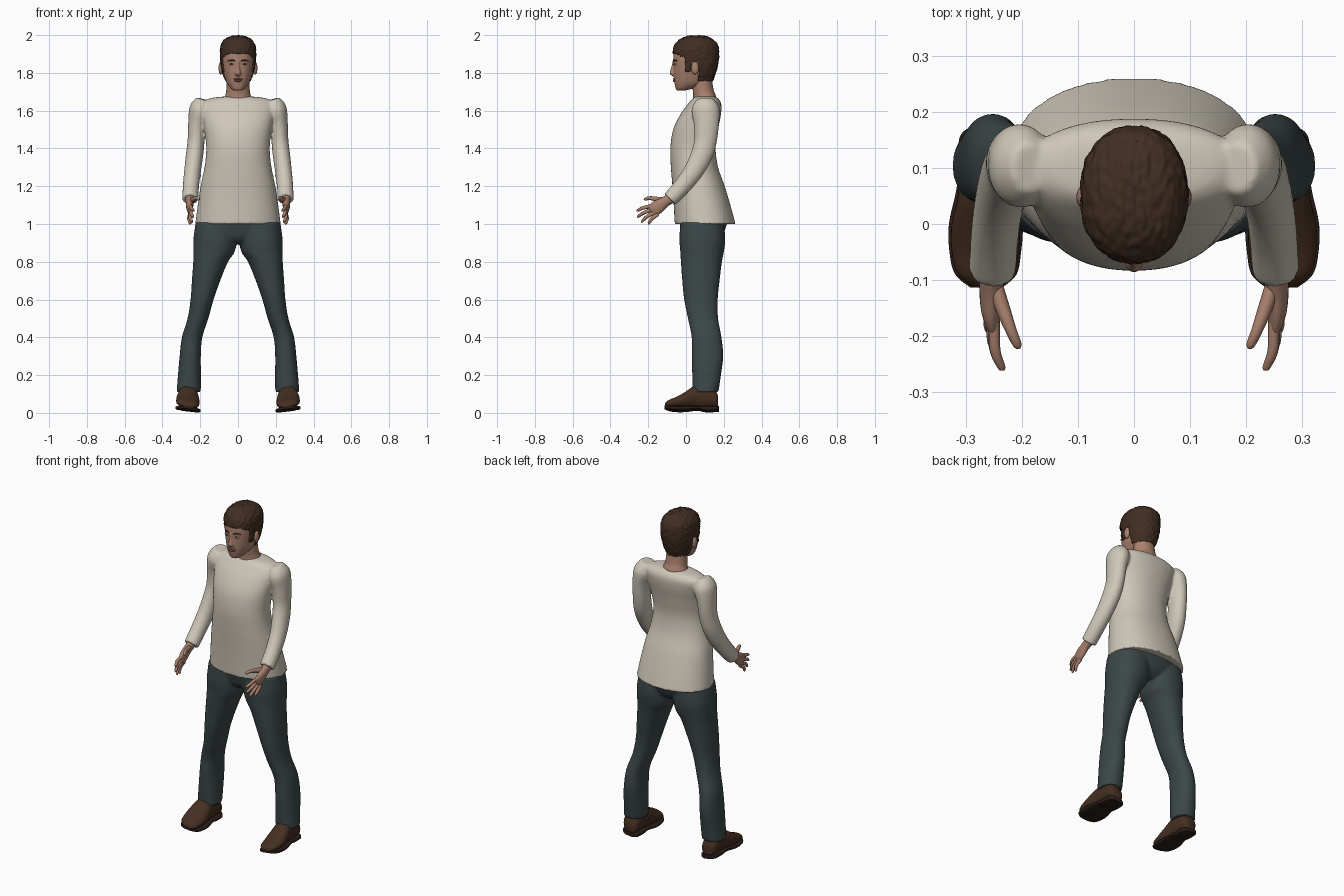
import bpy, bmesh, math
from mathutils import Vector, noise

cube = bpy.data.objects.get("Cube")
if cube:
    bpy.data.objects.remove(cube, do_unlink=True)


def material(name, r, g, b):
    m = bpy.data.materials.new(name)
    m.use_nodes = True
    m.diffuse_color = (r, g, b, 1)
    bsdf = m.node_tree.nodes["Principled BSDF"]
    bsdf.inputs["Base Color"].default_value = (r, g, b, 1)
    bsdf.inputs["Roughness"].default_value = 0.8
    return m


CREAM = material("cream_knit", .62, .57, .48)
SLATE = material("slate_cloth", .045, .062, .065)
SKIN = material("skin", .40, .22, .155)
LIP = material("lip", .30, .13, .10)
HAIR = material("dark_brown_hair", .052, .027, .016)
LEATHER = material("brown_leather", .06, .028, .015)
SOLE = material("dark_sole", .022, .013, .01)
WHITE = material("eye_white", .55, .5, .45)
DARK = material("iris", .03, .018, .012)


def smooth(rows, steps):
    """Catmull-Rom interpolation of rows of numbers."""
    out = []
    for i in range(len(rows) - 1):
        quad = [rows[max(i - 1, 0)], rows[i], rows[i + 1], rows[min(i + 2, len(rows) - 1)]]
        for s in range(steps):
            t = s / steps
            out.append([.5 * (2*b + (c-a)*t + (2*a-5*b+4*c-d)*t*t + (3*b-a-3*c+d)*t**3)
                        for a, b, c, d in zip(*quad)])
    return out + [list(rows[-1])]


def bridge(bm, rings):
    loops = [[bm.verts.new(p) for p in ring] for ring in rings]
    n = len(loops[0])
    for a, b in zip(loops, loops[1:]):
        for i in range(n):
            bm.faces.new((a[i], a[(i+1) % n], b[(i+1) % n], b[i]))
    bm.faces.new(loops[0])
    bm.faces.new(loops[-1])


def loft(bm, rows, axis="Z", segs=40, steps=5, power=2.2):
    """Rows: position on axis, x centre, x half width, low and high side."""
    rings = []
    for pos, cx, rx, lo, hi in smooth(rows, steps):
        ring = []
        for i in range(segs):
            a = 2 * math.pi * i / segs
            c, s = math.cos(a), math.sin(a)
            u = cx + rx * math.copysign(abs(c) ** (2/power), c)
            v = (lo+hi)/2 + (hi-lo)/2 * math.copysign(abs(s) ** (2/power), s)
            ring.append((u, v, pos) if axis == "Z" else (u, pos, v))
        rings.append(ring)
    bridge(bm, rings)


def tube(bm, rows, segs=20, steps=5):
    """Rows: x, y, z, sideways radius, other radius."""
    rows = smooth(rows, steps)
    pts = [Vector(r[:3]) for r in rows]
    rings = []
    for i, r in enumerate(rows):
        t = (pts[min(i+1, len(pts)-1)] - pts[max(i-1, 0)]).normalized()
        u = Vector((1, 0, 0))
        u = (u - t * u.dot(t)).normalized()
        v = t.cross(u)
        angles = [2 * math.pi * k / segs for k in range(segs)]
        rings.append([pts[i] + u*r[3]*math.cos(a) + v*r[4]*math.sin(a) for a in angles])
    bridge(bm, rings)


def ball(bm, centre, size):
    g = bmesh.ops.create_uvsphere(bm, u_segments=20, v_segments=12, radius=1)
    for v in g["verts"]:
        v.co = Vector(centre) + Vector(a*b for a, b in zip(v.co, size))


def mirror(bm):
    g = bmesh.ops.duplicate(bm, geom=bm.verts[:] + bm.edges[:] + bm.faces[:])
    for v in g["geom"]:
        if isinstance(v, bmesh.types.BMVert):
            v.co.x *= -1


def finish(bm, name, mat, blend=0):
    bmesh.ops.recalc_face_normals(bm, faces=bm.faces)
    me = bpy.data.meshes.new(name)
    bm.to_mesh(me)
    bm.free()
    me.materials.append(mat)
    for p in me.polygons:
        p.use_smooth = True
    me.set_sharp_from_angle(angle=math.radians(50))
    ob = bpy.data.objects.new(name, me)
    bpy.context.collection.objects.link(ob)
    if blend:  # fuse overlapping volumes into one cloth surface
        m = ob.modifiers.new("fuse", "REMESH")
        m.mode, m.voxel_size, m.use_smooth_shade = "VOXEL", blend, True
        s = ob.modifiers.new("relax", "SMOOTH")
        s.factor, s.iterations = .5, 6
    return ob


# Sweater: sleeves, then body
bm = bmesh.new()
tube(bm, [(.185, .1, 1.66, .035, .045), (.2, .103, 1.61, .057, .074), (.216, .108, 1.53, .048, .067),
          (.222, .103, 1.44, .045, .06), (.23, .083, 1.365, .046, .058), (.241, .04, 1.28, .044, .052),
          (.249, -.02, 1.2, .043, .046), (.253, -.085, 1.13, .042, .042)], 32, 6)
mirror(bm)
loft(bm, [(1.0, 0, .226, -.06, .262), (1.1, 0, .213, -.065, .235), (1.2, 0, .198, -.072, .205),
          (1.3, 0, .177, -.08, .17), (1.4, 0, .168, -.083, .157), (1.5, 0, .178, -.068, .17),
          (1.58, 0, .192, -.03, .185), (1.635, 0, .195, .01, .187), (1.665, 0, .15, .035, .17),
          (1.675, 0, .07, .055, .15)], segs=64)
finish(bm, "sweater", CREAM, .007)

# Trousers: legs, then seat
bm = bmesh.new()
loft(bm, [(1.01, .112, .112, -.03, .2), (.92, .12, .116, -.035, .208), (.85, .128, .109, -.03, .2),
          (.8, .145, .092, -.027, .19), (.7, .169, .075, -.02, .178), (.6, .19, .061, -.01, .168),
          (.5, .212, .055, .01, .17), (.4, .243, .054, .03, .188), (.3, .253, .056, .03, .197),
          (.2, .257, .061, .033, .185), (.11, .261, .064, .035, .172)])
mirror(bm)
loft(bm, [(.895, 0, .07, .02, .15), (.93, 0, .15, -.015, .19), (1.01, 0, .224, -.035, .22)])
finish(bm, "trousers", SLATE, .007)


# Shoes, tilted slightly outward
def tilt(bm):
    for v in bm.verts:
        v.co.z += max(0, v.co.x - .2) * .12
    mirror(bm)


bm = bmesh.new()
loft(bm, [(.17, .262, .03, .015, .08), (.155, .262, .045, .012, .11), (.11, .262, .05, .012, .14),
          (.05, .262, .053, .012, .138), (0, .265, .061, .012, .105), (-.05, .266, .06, .014, .076),
          (-.09, .265, .05, .016, .06), (-.112, .264, .025, .02, .042)], "Y")
tilt(bm)
finish(bm, "shoes", LEATHER)
bm = bmesh.new()
loft(bm, [(.174, .262, .03, 0, .026), (.155, .262, .05, 0, .026), (.1, .262, .052, 0, .024),
          (.06, .263, .055, .008, .024), (0, .265, .066, .002, .022), (-.05, .266, .064, .001, .022),
          (-.09, .265, .055, .006, .025), (-.114, .264, .028, .014, .028)], "Y", power=5)
tilt(bm)
finish(bm, "shoe_soles", SOLE)

# Hands with four fingers and a thumb
bm = bmesh.new()
tube(bm, [(.253, -.07, 1.142, .025, .03), (.255, -.11, 1.118, .022, .028),
          (.256, -.15, 1.09, .018, .036), (.252, -.178, 1.072, .012, .034), (.25, -.186, 1.066, .005, .025)])
fingers = [((.25, -.175, 1.096), (.236, -.262, 1.07)), ((.25, -.172, 1.079), (.238, -.259, 1.037)),
           ((.252, -.163, 1.064), (.244, -.238, 1.01)), ((.255, -.15, 1.052), (.253, -.2, 1.0))]
for base, tip in fingers:
    a, b = Vector(base), Vector(tip)
    bend = a.lerp(b, .55) + Vector((.006, -.003, .004))
    tube(bm, [(*a, .01, .011), (*bend, .0095, .0095), (*a.lerp(b, .93), .007, .007), (*b, .003, .003)], 12)
tube(bm, [(.25, -.105, 1.125, .014, .016), (.235, -.15, 1.13, .013, .014),
          (.22, -.19, 1.137, .01, .01), (.209, -.215, 1.132, .008, .008), (.205, -.222, 1.129, .003, .003)], 12)
mirror(bm)
finish(bm, "hands", SKIN)

# Neck
bm = bmesh.new()
tube(bm, [(0, .1, 1.63, .08, .07), (0, .098, 1.665, .073, .063), (0, .092, 1.7, .063, .055),
          (0, .082, 1.77, .06, .055)], 32)
finish(bm, "neck", SKIN)

# Head and nose
bm = bmesh.new()
loft(bm, [(1.706, 0, .018, -.046, -.01), (1.715, 0, .035, -.054, .03), (1.74, 0, .056, -.06, .1),
          (1.77, 0, .069, -.064, .13), (1.8, 0, .077, -.065, .145), (1.84, 0, .084, -.065, .155),
          (1.88, 0, .087, -.067, .16), (1.92, 0, .086, -.062, .16), (1.95, 0, .078, -.045, .148),
          (1.975, 0, .055, -.015, .12), (1.985, 0, .02, .02, .08)], segs=56)
loft(bm, [(1.868, 0, .008, -.071, -.05), (1.835, 0, .009, -.077, -.05), (1.805, 0, .014, -.086, -.05),
          (1.794, 0, .017, -.086, -.05), (1.784, 0, .012, -.074, -.05)], segs=20, power=2)
finish(bm, "head", SKIN, .004)

# Ears
bm = bmesh.new()
ball(bm, (.091, .048, 1.825), (.012, .02, .034))
mirror(bm)
finish(bm, "ears", SKIN)

# Face details
bm = bmesh.new()
ball(bm, (.034, -.057, 1.846), (.014, .007, .0055))
mirror(bm)
finish(bm, "eyes", WHITE)
bm = bmesh.new()
ball(bm, (.034, -.0625, 1.846), (.0055, .003, .0052))
mirror(bm)
finish(bm, "irises", DARK)
bm = bmesh.new()
tube(bm, [(.014, -.066, 1.861, .002, .003), (.032, -.062, 1.868, .004, .004), (.054, -.047, 1.863, .002, .002)], 10)
mirror(bm)
finish(bm, "eyebrows", HAIR)
bm = bmesh.new()
ball(bm, (0, -.061, 1.767), (.025, .008, .0055))
ball(bm, (0, -.061, 1.758), (.021, .009, .006))
finish(bm, "lips", LIP)


# Hair shell, cut along the hairline and ruffled
def hairline(p):
    if p.y < -.005:
        return 1.905 - max(0, abs(p.x) - .05) * .6
    if p.y < .025:
        return 1.805
    return 1.858 if p.y < .066 else 1.755


bm = bmesh.new()
loft(bm, [(1.757, 0, .068, -.05, .142), (1.8, 0, .085, -.065, .158), (1.86, 0, .094, -.07, .172),
          (1.92, 0, .095, -.069, .175), (1.955, 0, .088, -.056, .165), (1.982, 0, .064, -.025, .135),
          (1.996, 0, .028, .015, .095), (1.998, 0, .005, .05, .06)], segs=112, steps=9)
bmesh.ops.recalc_face_normals(bm, faces=bm.faces)
cut = [f for f in bm.faces if f.calc_center_median().z < hairline(f.calc_center_median())]
bmesh.ops.delete(bm, geom=cut, context="FACES")
bm.normal_update()
for v in bm.verts:
    q = Vector((v.co.x * 110, v.co.y * 50, v.co.z * 70))
    v.co += v.normal * noise.noise(q) * .0045
hair = finish(bm, "hair", HAIR)
shell = hair.modifiers.new("thickness", "SOLIDIFY")
shell.thickness, shell.offset = .014, -1
